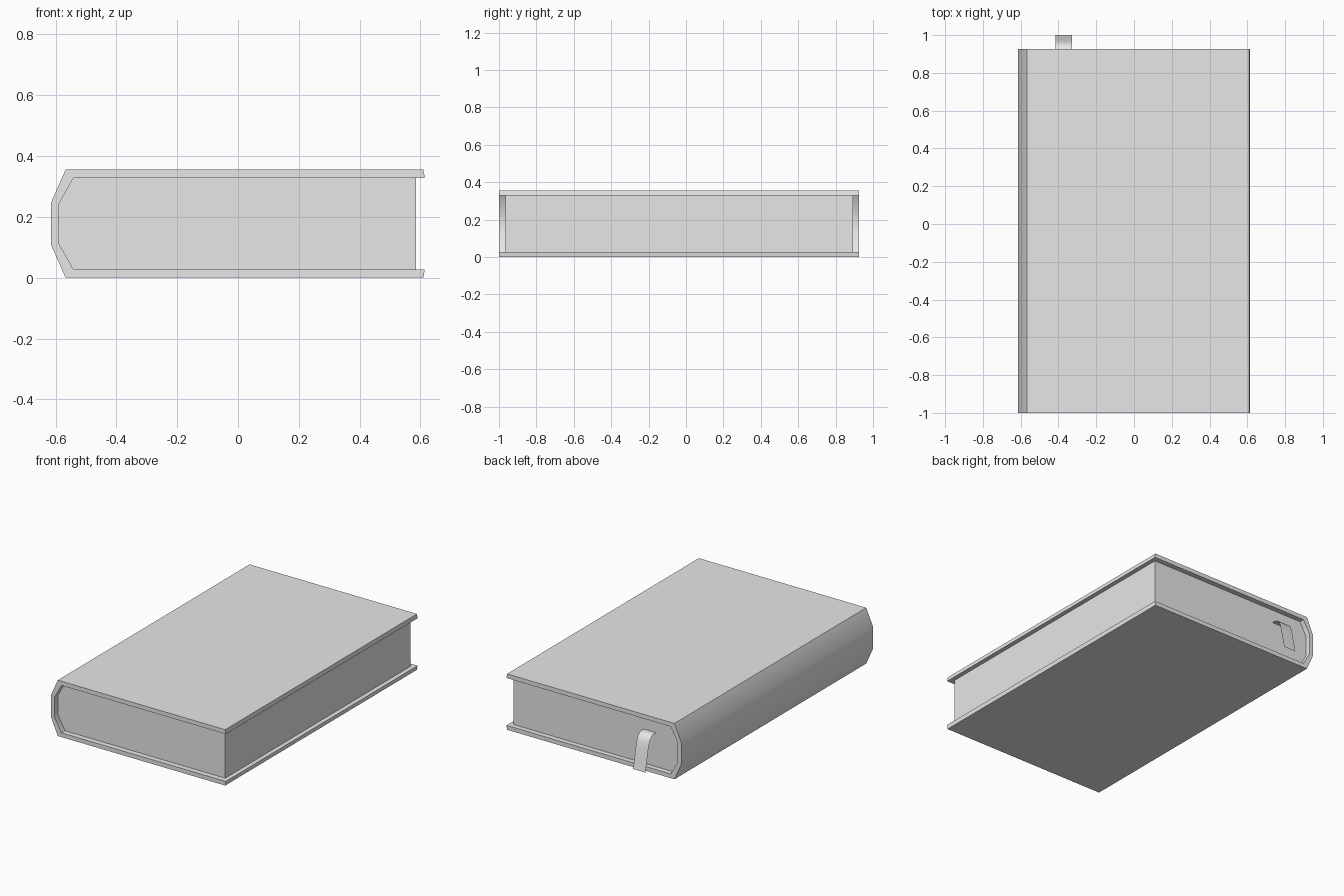
import bpy
import bmesh
import math

if "Cube" in bpy.data.objects:
    bpy.data.objects.remove(bpy.data.objects["Cube"])

GREY = (0.8, 0.8, 0.8, 1.0)
grey = bpy.data.materials.new("plain_grey")
grey.use_nodes = True
grey.diffuse_color = GREY
grey.node_tree.nodes["Principled BSDF"].inputs["Base Color"].default_value = GREY

HEIGHT = 0.355


def finish(name, bm, angle):
    mesh = bpy.data.meshes.new(name)
    bm.to_mesh(mesh)
    bm.free()
    mesh.materials.append(grey)
    obj = bpy.data.objects.new(name, mesh)
    bpy.context.collection.objects.link(obj)
    bpy.ops.object.select_all(action="DESELECT")
    bpy.context.view_layer.objects.active = obj
    obj.select_set(True)
    bpy.ops.object.shade_smooth_by_angle(angle=math.radians(angle))
    return obj


def mirrored(upper):
    """Complete an open x-z profile with its reflection about mid height."""
    return upper + [(x, HEIGHT - z) for x, z in reversed(upper)]


def extrude_profile(name, outline, y0, y1):
    bm = bmesh.new()
    face = bm.faces.new([bm.verts.new((x, y0, z)) for x, z in outline])
    result = bmesh.ops.extrude_face_region(bm, geom=[face])
    moved = [v for v in result["geom"] if isinstance(v, bmesh.types.BMVert)]
    bmesh.ops.translate(bm, verts=moved, vec=(0, y1 - y0, 0))
    bmesh.ops.recalc_face_normals(bm, faces=bm.faces)
    return finish(name, bm, 50)


# Cover: two boards joined by a faceted spine
outer = mirrored([(0.61, HEIGHT), (-0.567, HEIGHT), (-0.615, 0.247)])
inner = mirrored([(0.614, 0.328), (-0.541, 0.328), (-0.589, 0.242)])
extrude_profile("cover", outer + inner[::-1], -1.0, 0.926)

# Page block: fits the inside of the cover, set back at the open sides
pages = mirrored([(0.586, 0.328), (-0.541, 0.328), (-0.589, 0.242)])
extrude_profile("pages", pages, -0.965, 0.893)

# Ribbon bookmark: thin strip drooping from the back end of the pages
path = [(0.885, 0.243), (0.915, 0.243), (0.935, 0.238), (0.95, 0.225),
        (0.962, 0.2), (0.972, 0.165), (0.982, 0.115), (1.0, 0.03)]
bm = bmesh.new()
rows = [[bm.verts.new((x, y, z)) for x in (-0.415, -0.328)] for y, z in path]
for a, b in zip(rows, rows[1:]):
    bm.faces.new((a[0], a[1], b[1], b[0]))
finish("ribbon_bookmark", bm, 60)
